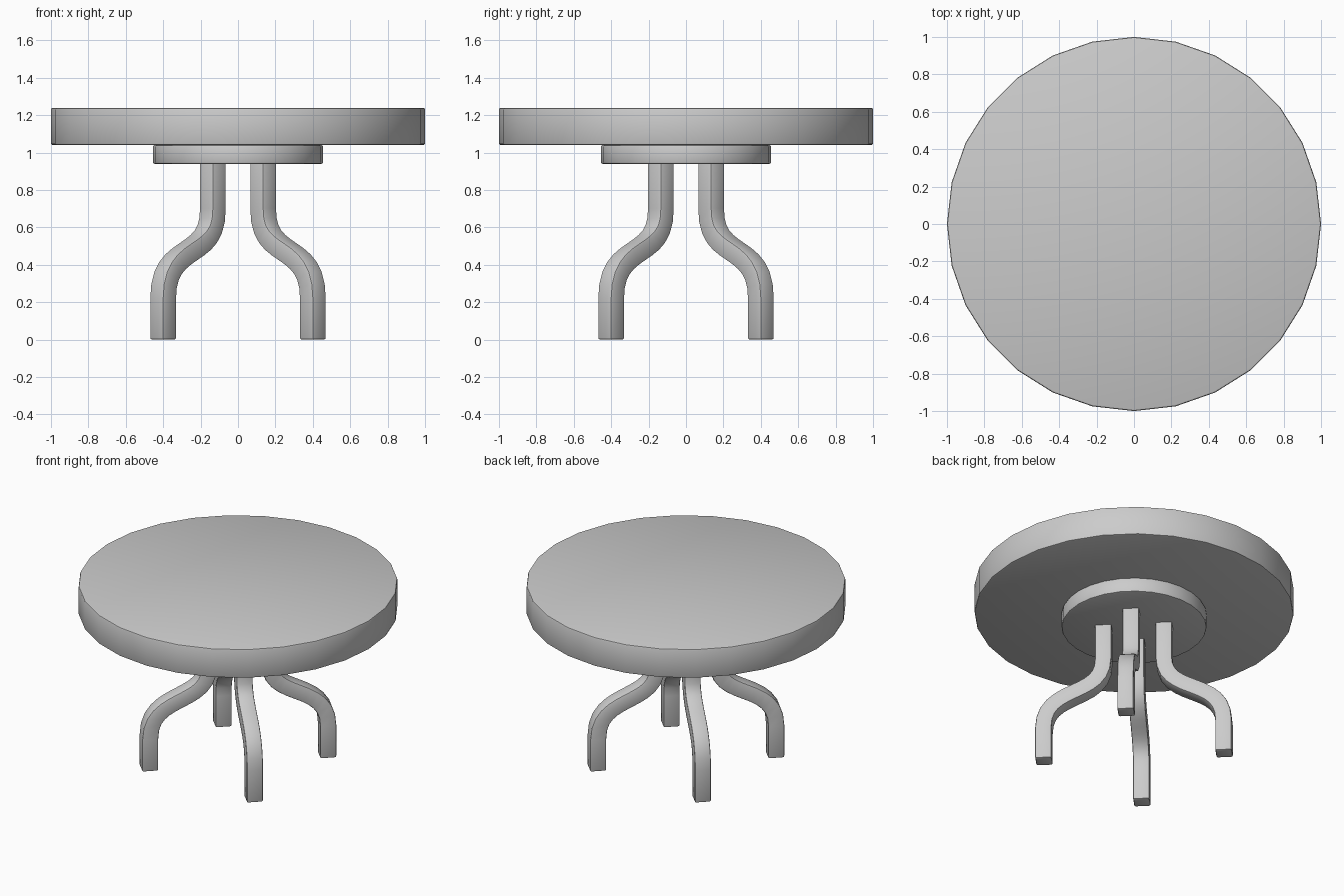
import bpy, bmesh, math
from mathutils import Vector

old = bpy.data.objects.get("Cube")
if old:
    bpy.data.objects.remove(old)

GREY = (0.6, 0.6, 0.6, 1)
mat = bpy.data.materials.new("plain grey")
mat.use_nodes = True
mat.diffuse_color = GREY
mat.node_tree.nodes["Principled BSDF"].inputs["Base Color"].default_value = GREY


def finish(obj, bevel):
    """Material, softened edges and smooth shading with sharp corners."""
    obj.data.materials.clear()
    obj.data.materials.append(mat)
    mod = obj.modifiers.new("soft_edges", 'BEVEL')
    mod.width, mod.segments = bevel, 2
    mod.limit_method, mod.angle_limit = 'ANGLE', math.radians(50)
    bpy.ops.object.select_all(action='DESELECT')
    obj.select_set(True)
    bpy.context.view_layer.objects.active = obj
    bpy.ops.object.modifier_apply(modifier=mod.name)
    bpy.ops.object.shade_smooth_by_angle(angle=math.radians(35))


def disc(name, radius, low, high):
    bpy.ops.mesh.primitive_cylinder_add(vertices=28, radius=radius, depth=high - low,
                                        location=(0, 0, (low + high) / 2))
    obj = bpy.context.object
    obj.name = name
    finish(obj, 0.01)


def bezier(a, b, c, d, steps):
    for i in range(steps + 1):
        t = i / steps
        u = 1 - t
        yield a * u**3 + b * 3 * u * u * t + c * 3 * u * t * t + d * t**3


def leg(name, angle):
    """Square section swept down an S-shaped path (distance outward, height)."""
    V = Vector
    mid = V((0.376, 0.47))
    upper = bezier(V((0.19, 0.70)), V((0.19, 0.56)), V((0.27, 0.52)), mid, 6)
    lower = bezier(mid, V((0.482, 0.42)), V((0.566, 0.37)), V((0.566, 0.22)), 6)
    path = [V((0.19, 0.95))] + list(upper) + list(lower)[1:] + [V((0.566, 0))]

    half = 0.0515
    bm = bmesh.new()
    rings = []
    for i, p in enumerate(path):
        into = (p - path[max(i - 1, 0)]).normalized()
        out = (path[min(i + 1, len(path) - 1)] - p).normalized()
        tangent = (into + out).normalized()
        side = V((-tangent.y, tangent.x)) * half
        ring = []
        for s, w in ((1, 1), (1, -1), (-1, -1), (-1, 1)):
            q = p + side * s
            ring.append(bm.verts.new((q.x, w * half, q.y)))
        rings.append(ring)
    for a, b in zip(rings, rings[1:]):
        for k in range(4):
            n = (k + 1) % 4
            bm.faces.new((a[k], a[n], b[n], b[k]))
    bm.faces.new(rings[0])
    bm.faces.new(rings[-1])
    bmesh.ops.recalc_face_normals(bm, faces=bm.faces)
    mesh = bpy.data.meshes.new(name)
    bm.to_mesh(mesh)
    bm.free()
    obj = bpy.data.objects.new(name, mesh)
    bpy.context.collection.objects.link(obj)
    obj.rotation_euler.z = angle
    finish(obj, 0.01)


# Round top and the smaller mounting plate below it
disc("table_top", 1.0, 1.04, 1.24)
disc("mounting_plate", 0.455, 0.94, 1.04)

# Four curved legs on the diagonals
for i, name in enumerate(("back_left_leg", "back_right_leg", "front_right_leg", "front_left_leg")):
    leg(name, math.radians(45 + 90 * i))
